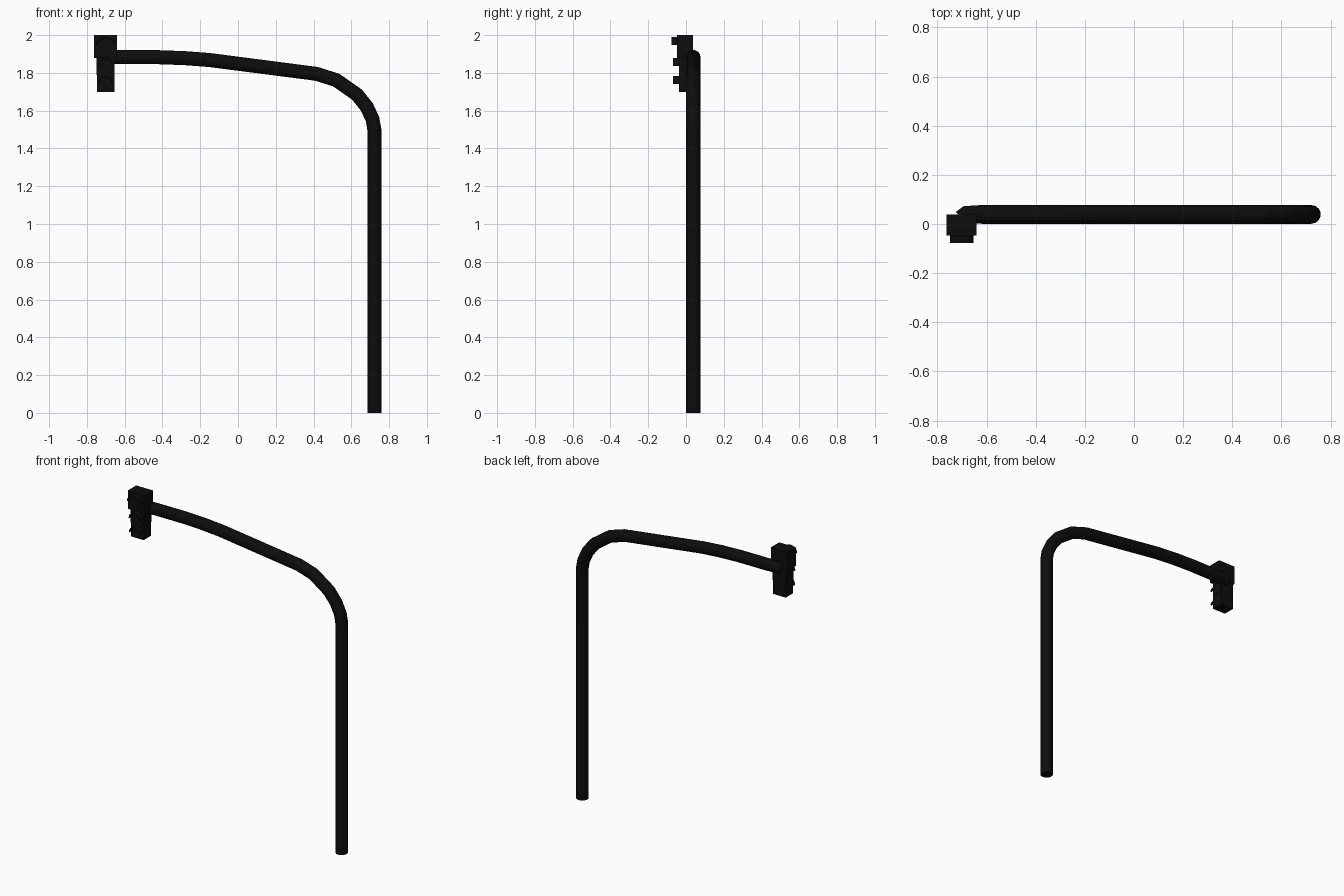
import bpy, bmesh, math
from mathutils import Vector

if "Cube" in bpy.data.objects:
    bpy.data.objects.remove(bpy.data.objects["Cube"])

black = bpy.data.materials.new("matte black")
black.diffuse_color = (0.004, 0.004, 0.004, 1)
black.use_nodes = True
black.node_tree.nodes["Principled BSDF"].inputs["Base Color"].default_value = black.diffuse_color


def finish(name, bm):
    bmesh.ops.recalc_face_normals(bm, faces=bm.faces)
    me = bpy.data.meshes.new(name)
    bm.to_mesh(me)
    bm.free()
    me.materials.append(black)
    ob = bpy.data.objects.new(name, me)
    bpy.context.collection.objects.link(ob)
    return ob


def box(name, x0, x1, y0, y1, z0, z1):
    bm = bmesh.new()
    bmesh.ops.create_cube(bm, size=1)
    for v in bm.verts:
        v.co = Vector(((x0 + x1) / 2 + v.co.x * (x1 - x0),
                       (y0 + y1) / 2 + v.co.y * (y1 - y0),
                       (z0 + z1) / 2 + v.co.z * (z1 - z0)))
    return finish(name, bm)


def tube(name, path, radius, sides=14):
    """Sweep a round section along a path, with mitred joints and end caps."""
    pts = [Vector(p) for p in path]
    bm = bmesh.new()
    rings = []
    for i, p in enumerate(pts):
        a = (p - pts[i - 1]).normalized() if i else None
        b = (pts[i + 1] - p).normalized() if i < len(pts) - 1 else None
        t = ((a or b) + (b or a)).normalized()
        u = Vector((0, 1, 0))
        u = (u - t * u.dot(t)).normalized()
        w = t.cross(u)
        rings.append([bm.verts.new(p + radius * (u * math.cos(k) + w * math.sin(k)))
                      for k in (2 * math.pi * j / sides for j in range(sides))])
    for r, s in zip(rings, rings[1:]):
        for j in range(sides):
            k = (j + 1) % sides
            bm.faces.new((r[j], r[k], s[k], s[j]))
    bm.faces.new(rings[0])
    bm.faces.new(rings[-1])
    return finish(name, bm)


def hood(name, x, z, half, height, y0, y1, segs=10, thick=0.007):
    """Arched sun visor: a half ring extruded forward."""
    bm = bmesh.new()
    rows = []
    for i in range(segs + 1):
        a = math.pi * i / segs
        rows.append([bm.verts.new((x + (half - d) * math.cos(a), y,
                                   z + (height - d) * math.sin(a)))
                     for d, y in ((0, y0), (0, y1), (thick, y1), (thick, y0))])
    for r, s in zip(rows, rows[1:]):
        for j in range(4):
            k = (j + 1) % 4
            bm.faces.new((r[j], r[k], s[k], s[j]))
    bm.faces.new(rows[0])
    bm.faces.new(rows[-1])
    return finish(name, bm)


# Pole bending over into the mast arm
Y = 0.039
profile = [(0.722, 0), (0.722, 1.5), (0.712, 1.555), (0.682, 1.62), (0.63, 1.685),
           (0.52, 1.762), (0.415, 1.795), (-0.15, 1.868), (-0.28, 1.878),
           (-0.42, 1.883), (-0.62, 1.883)]
tube("pole_and_arm", [(x, Y, z) for x, z in profile]
     + [(-0.68, 0.037, 1.883), (-0.70, 0.02, 1.883)], 0.038)

# Signal head: three stacked housings, narrowing downwards
CX = -0.701
for name, half, front, back, z0, z1 in (
        ("top_housing", 0.061, -0.047, 0.038, 1.88, 2.0),
        ("middle_housing", 0.048, -0.037, 0.038, 1.79, 1.88),
        ("bottom_housing", 0.046, -0.037, 0.038, 1.70, 1.79)):
    box(name, CX - half, CX + half, front, back, z0, z1)

# Arched visors over each lamp
for name, half, front, z in (("top_visor", 0.048, -0.078, 1.948),
                             ("middle_visor", 0.04, -0.07, 1.836),
                             ("bottom_visor", 0.04, -0.068, 1.742)):
    hood(name, CX, z, half, 0.042, -0.035, front)
